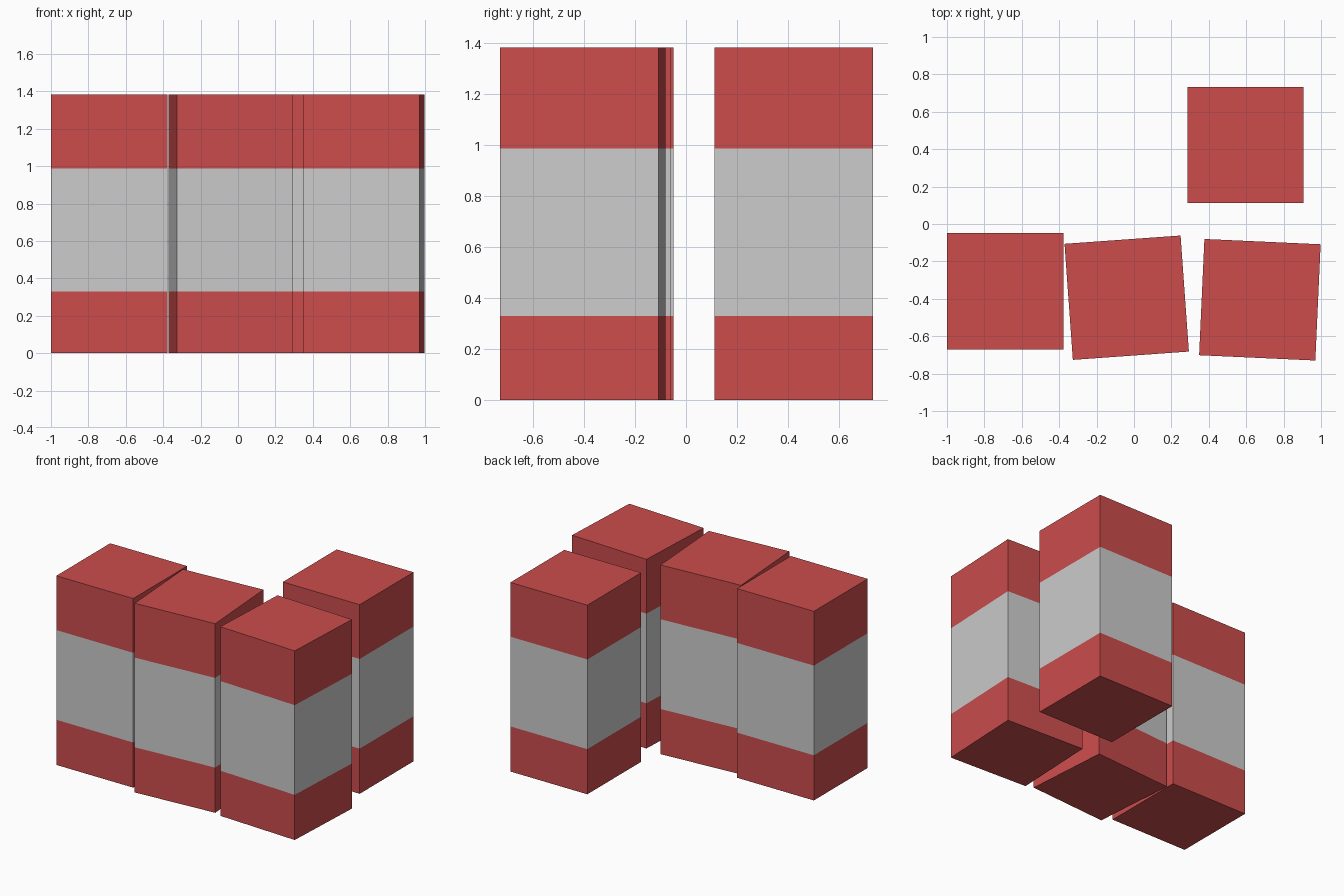
import bpy, bmesh
from math import radians
from mathutils import Matrix

if "Cube" in bpy.data.objects:
    bpy.data.objects.remove(bpy.data.objects["Cube"])

SIDE, HEIGHT = 0.622, 1.383
BAND_LOW, BAND_HIGH = 0.33, 0.986


def material(name, colour):
    m = bpy.data.materials.new(name)
    m.diffuse_color = (*colour, 1)
    m.use_nodes = True
    m.node_tree.nodes["Principled BSDF"].inputs["Base Color"].default_value = m.diffuse_color
    return m


red = material("red", (0.604, 0.073, 0.073))
grey = material("light grey", (0.604, 0.604, 0.604))


# Square block with a grey band cut around its middle
def banded_block(name, x, y, angle):
    bm = bmesh.new()
    bmesh.ops.create_cube(bm, size=1, matrix=Matrix.Translation((0, 0, HEIGHT / 2))
                          @ Matrix.Diagonal((SIDE, SIDE, HEIGHT, 1)))
    for z in (BAND_LOW, BAND_HIGH):
        bmesh.ops.bisect_plane(bm, geom=bm.verts[:] + bm.edges[:] + bm.faces[:],
                               plane_co=(0, 0, z), plane_no=(0, 0, 1))
    for f in bm.faces:
        f.material_index = int(BAND_LOW < f.calc_center_median().z < BAND_HIGH)
    mesh = bpy.data.meshes.new(name)
    bm.to_mesh(mesh)
    bm.free()
    mesh.materials.append(red)
    mesh.materials.append(grey)
    ob = bpy.data.objects.new(name, mesh)
    ob.location = (x, y, 0)
    ob.rotation_euler.z = radians(angle)
    bpy.context.collection.objects.link(ob)


# Three blocks in the front row, one behind
banded_block("left_block", -0.689, -0.360, 0)
banded_block("middle_block", -0.039, -0.394, 4.1)
banded_block("right_block", 0.673, -0.405, -2.6)
banded_block("back_block", 0.596, 0.422, 0)
